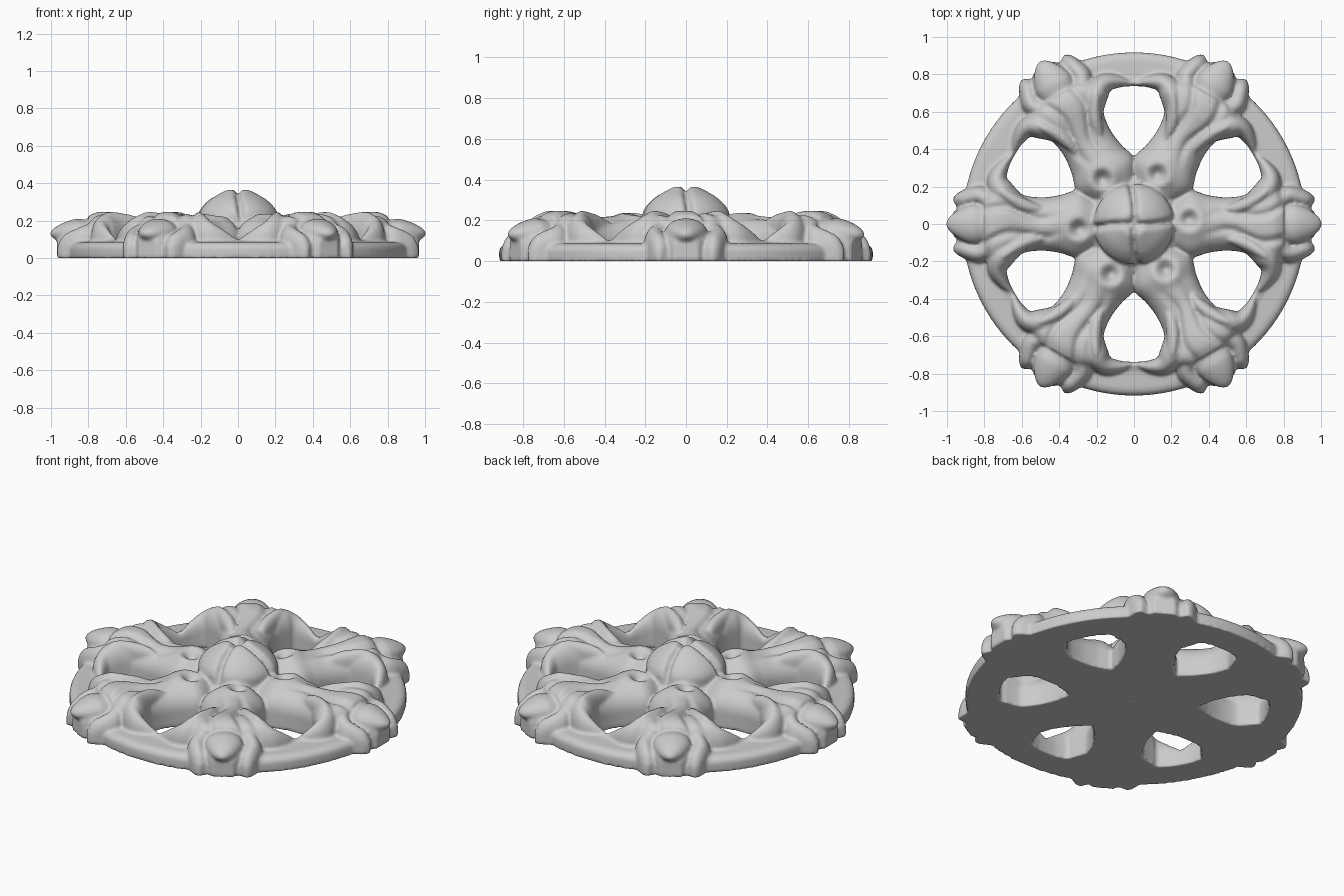
import bpy, bmesh
from math import pi, sin, cos, exp, hypot, radians
from mathutils import Matrix

if "Cube" in bpy.data.objects:
    bpy.data.objects.remove(bpy.data.objects["Cube"])

parts = []


def spline(pts, n):
    """Catmull-Rom samples through tuples of any length."""
    out = []
    segs = len(pts) - 1
    for k in range(n + 1):
        u = k / n * segs
        i = min(int(u), segs - 1)
        t = u - i
        a, b, c, d = (pts[max(0, min(segs, i + o))] for o in (-1, 0, 1, 2))
        out.append([0.5 * (2 * q + (r - p) * t + (2 * p - 5 * q + 4 * r - s) * t * t
                           + (3 * q - p - 3 * r + s) * t ** 3)
                    for p, q, r, s in zip(a, b, c, d)])
    return out


def finish(name, bm, angle=0.0):
    bmesh.ops.recalc_face_normals(bm, faces=bm.faces)
    me = bpy.data.meshes.new(name)
    bm.to_mesh(me)
    bm.free()
    ob = bpy.data.objects.new(name, me)
    bpy.context.collection.objects.link(ob)
    ob.rotation_euler.z = angle
    parts.append(ob)
    return ob


def skin(bm, rows, closed_rows=False):
    n = len(rows)
    for i in range(n if closed_rows else n - 1):
        a, b = rows[i], rows[(i + 1) % n]
        for j in range(len(a)):
            k = (j + 1) % len(a)
            bm.faces.new((a[j], a[k], b[k], b[j]))


def strip(name, stations, angle, side=1, n=30, m=16, detail=None, plump=1.0):
    """Domed solid on z=0 along a path; station = x, y, half width, crown z, edge z."""
    s = spline([(x, y * side, w, h, e) for x, y, w, h, e in stations], n)
    bm = bmesh.new()
    rows = []
    for i, (x, y, w, h, e) in enumerate(s):
        p, q = s[max(i - 1, 0)], s[min(i + 1, n)]
        dx, dy = q[0] - p[0], q[1] - p[1]
        l = hypot(dx, dy)
        nx, ny = -dy / l, dx / l
        row = []
        for j in range(m + 1):
            t = -cos(pi * j / m)
            z = e + (h - e) * max(0, sin(pi * j / m)) ** plump
            px, py = x + nx * w * t, y + ny * w * t
            if detail:
                z += detail(px, py)
            row.append(bm.verts.new((px, py, z)))
        for t in (1, -1):
            row.append(bm.verts.new((x + nx * w * t, y + ny * w * t, 0)))
        rows.append(row)
    skin(bm, rows)
    bm.faces.new(rows[0])
    bm.faces.new(rows[-1])
    finish(name, bm, angle)


def lathe(name, profile, seg=128):
    bm = bmesh.new()
    rows = [[bm.verts.new((r * cos(2 * pi * i / seg), r * sin(2 * pi * i / seg), z))
             for r, z in profile] for i in range(seg)]
    skin(bm, rows, True)
    finish(name, bm)


def point_bulb(name, loc, scale, angle):
    """Egg that narrows to a blunt point outward."""
    bm = bmesh.new()
    bmesh.ops.create_uvsphere(bm, u_segments=28, v_segments=16, radius=1)
    for v in bm.verts:
        f = 1 - 0.3 * max(0, v.co.x)
        v.co.y *= f
        v.co.z = v.co.z * f - 0.1 * max(0, v.co.x)
    bm.transform(Matrix.Translation(loc) @ Matrix.Diagonal((*scale, 1)))
    finish(name, bm, angle)


# outer rim and solid hub under the bud
lathe("rim", [(0.737, 0), (0.737, 0.085), (0.76, 0.1), (0.79, 0.09),
              (0.88, 0.085), (0.905, 0.075), (0.917, 0.055), (0.917, 0)])
lathe("hub", [(0.01, 0), (0.01, 0.2), (0.2, 0.19), (0.27, 0.14), (0.345, 0.1), (0.345, 0)])


# leaf relief: pit near the hub and wavy vein grooves
def relief(x, y):
    d = hypot(x - 0.295, y - 0.025)
    z = -0.05 * exp(-(d / 0.038) ** 2) + 0.01 * exp(-((d - 0.065) / 0.03) ** 2)
    if x > 0.36:
        fade = min(1, (x - 0.36) / 0.15)
        for s in (-1, 1):
            groove = s * 0.05 + 0.022 * sin((x - 0.4) * 17) + s * 0.15 * max(0, x - 0.55)
            z -= 0.022 * fade * exp(-((y - groove) / 0.02) ** 2)
    return z


# six acanthus spokes
for k in range(6):
    a = k * pi / 3
    strip("leaf", [(0.08, 0, 0.05, 0.19, 0.12), (0.2, 0, 0.115, 0.2, 0.12),
                   (0.3, 0, 0.176, 0.232, 0.1), (0.4, 0, 0.153, 0.222, 0.09),
                   (0.5, 0, 0.142, 0.217, 0.09), (0.6, 0, 0.158, 0.23, 0.1),
                   (0.68, 0, 0.215, 0.245, 0.12), (0.75, 0, 0.215, 0.245, 0.13),
                   (0.8, 0, 0.15, 0.225, 0.13)], a, n=70, m=40, detail=relief, plump=0.95)
    # middle lobe of the leaf tip, overhanging the rim
    strip("leaf_tip", [(0.74, 0, 0.07, 0.2, 0.1), (0.82, 0, 0.09, 0.195, 0.1),
                       (0.88, 0, 0.105, 0.19, 0.1), (0.93, 0, 0.09, 0.17, 0.09),
                       (0.968, 0, 0.06, 0.125, 0.06)], a)
    point_bulb("tip_point", (0.865, 0, 0.138), (0.14, 0.105, 0.072), a)
    for s in (1, -1):
        # pointed horns that curl along the inside of the rim
        strip("leaf_horn", [(0.64, 0.11, 0.06, 0.225, 0.12), (0.71, 0.18, 0.066, 0.235, 0.12),
                            (0.73, 0.245, 0.052, 0.2, 0.1), (0.698, 0.315, 0.032, 0.15, 0.08),
                            (0.65, 0.37, 0.01, 0.1, 0.07)], a, s)
        # side lobes of the leaf tip
        strip("tip_side_lobe", [(0.76, 0.11, 0.05, 0.2, 0.1), (0.82, 0.15, 0.055, 0.175, 0.08),
                                (0.88, 0.143, 0.048, 0.15, 0.07), (0.93, 0.123, 0.042, 0.12, 0.05),
                                (0.957, 0.108, 0.025, 0.07, 0.03)], a, s)
        # raised folds flowing outward on the leaf
        strip("leaf_fold", [(0.46, 0.08, 0.012, 0.18, 0.15), (0.54, 0.085, 0.032, 0.22, 0.17),
                            (0.62, 0.115, 0.038, 0.24, 0.18), (0.7, 0.17, 0.03, 0.245, 0.18),
                            (0.745, 0.215, 0.012, 0.2, 0.16)], a, s)

# four-petalled central bud with a cross-shaped cleft
bm = bmesh.new()
prof = spline([(0.2, 0.08), (0.215, 0.195), (0.209, 0.25), (0.165, 0.305),
               (0.1, 0.347), (0.05, 0.366), (0.004, 0.335)], 30)
rows = []
for i in range(128):
    th = 2 * pi * i / 128
    col = []
    for r, z in prof:
        # clefts twist slightly towards the crown
        d = abs((th - radians(4) + (0.2 - r) * 0.8 + pi / 4) % (pi / 2) - pi / 4)
        cut = exp(-(d * max(r, 0.04) / 0.016) ** 2) * max(0, min(1, (z - 0.18) / 0.06))
        q = r * (1 - 0.12 * cut)
        col.append(bm.verts.new((q * cos(th), q * sin(th), z - 0.03 * cut)))
    rows.append(col)
skin(bm, list(zip(*rows)))
bm.faces.new([r[0] for r in rows])
bm.faces.new([r[-1] for r in rows])
finish("bud", bm)

# fuse everything into one carved casting
bpy.ops.object.select_all(action='DESELECT')
for ob in parts:
    ob.select_set(True)
rosette = parts[0]
bpy.context.view_layer.objects.active = rosette
bpy.ops.object.join()
rosette.name = "carved_rosette"
rm = rosette.modifiers.new("fuse", 'REMESH')
rm.mode = 'VOXEL'
rm.voxel_size = 0.01
rm.use_smooth_shade = True
sm = rosette.modifiers.new("soften", 'SMOOTH')
sm.factor = 0.5
sm.iterations = 3
